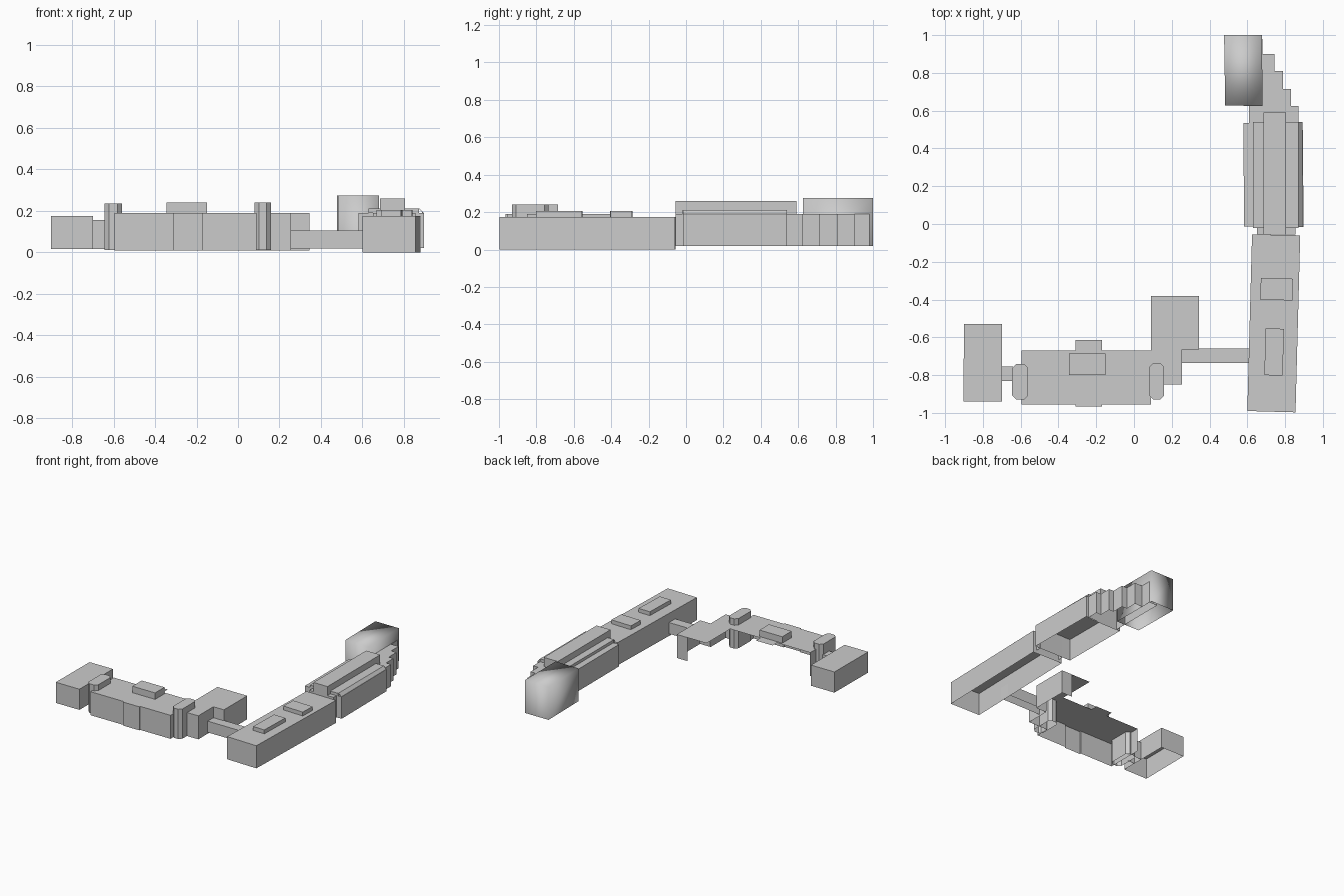
import bpy

if "Cube" in bpy.data.objects:
    bpy.data.objects.remove(bpy.data.objects["Cube"])


def mesh_object(name, verts, faces, smooth=False):
    me = bpy.data.meshes.new(name)
    me.from_pydata(verts, [], faces)
    me.update()
    ob = bpy.data.objects.new(name, me)
    bpy.context.collection.objects.link(ob)
    for p in me.polygons:
        p.use_smooth = smooth
    return ob


def shell(name, pts, z0, z1, skip=(), smooth=False):
    """Open-bottomed prism over a counter-clockwise outline; skip = omitted walls."""
    n = len(pts)
    verts = [(x, y, z0) for x, y in pts] + [(x, y, z1) for x, y in pts]
    faces = [tuple(range(n, 2 * n))]
    for i in range(n):
        if i not in skip:
            j = (i + 1) % n
            faces.append((i, j, n + j, n + i))
    return mesh_object(name, verts, faces, smooth)


def box(name, x0, x1, y0, y1, z0, z1, **kw):
    return shell(name, [(x0, y0), (x1, y0), (x1, y1), (x0, y1)], z0, z1, **kw)


def octagon_tower(name, x0, x1, y0, y1, z1, c=0.022):
    pts = [(x0 + c, y0), (x1 - c, y0), (x1, y0 + c), (x1, y1 - c),
           (x1 - c, y1), (x0 + c, y1), (x0, y1 - c), (x0, y0 + c)]
    return shell(name, pts, 0.01, z1)


# West pavilion and its link
shell("west_pavilion", [(-.903, -.94), (-.70, -.94), (-.70, -.53), (-.90, -.53)], .015, .175)
box("west_link", -.70, -.64, -.83, -.755, .015, .155)

# Front wing: one roof with the east annex, open at the back
front_outline = [
    (-.595, -.955), (-.31, -.955), (-.31, -.965), (-.17, -.965), (-.17, -.955),
    (.09, -.955), (.09, -.85), (.255, -.85), (.255, -.665), (.345, -.665),
    (.345, -.38), (.255, -.38), (.09, -.38), (.09, -.67), (-.17, -.67),
    (-.17, -.615), (-.31, -.615), (-.31, -.67), (-.595, -.67)]
shell("front_wing", front_outline, .008, .19, skip=range(11, 18))
box("front_roof_unit", -.345, -.15, -.80, -.685, .19, .24)

# Stair towers at both ends of the front wing
octagon_tower("west_tower", -.645, -.56, -.93, -.74, .235)
octagon_tower("east_tower", .08, .16, -.93, -.735, .24)

# Bridge to the long wing
box("bridge", .255, .61, -.735, -.66, .018, .105)

# Long wing, slightly turned, with roof units
shell("long_wing", [(.60, -.99), (.855, -.997), (.88, -.06), (.625, -.055)], 0, .175)
shell("long_roof_unit_a", [(.668, -.40), (.838, -.405), (.842, -.29), (.672, -.285)], .175, .205)
shell("long_roof_unit_b", [(.69, -.80), (.787, -.803), (.794, -.555), (.697, -.553)], .175, .205)

# Hall with stepped roof
box("hall_link", .65, .855, -.055, -.012, .02, .19)
shell("hall", [(.582, -.012), (.898, -.015), (.893, .54), (.58, .535)], .02, .19)
box("hall_step", .63, .872, -.02, .54, .19, .212)
mesh_object("hall_eave", [(.872, -.015, .212), (.898, -.015, .188),
                          (.893, .54, .188), (.872, .54, .212)], [(0, 1, 2, 3)])
box("hall_lantern", .685, .805, -.055, .59, .19, .26)

# Staggered wing curving away from the hall
steps = [(.872, .625), (.83, .715), (.79, .81), (.745, .90), (.68, .98)]
outline = [(.61, .53), (.872, .53)]
for i, (x, y) in enumerate(steps):
    outline.append((x, y))
    if i + 1 < len(steps):
        outline.append((steps[i + 1][0], y))
outline += [(.61, .98)]
shell("staggered_wing", outline, .02, .19)

# Smooth-shaded end block
shell("end_block", [(.483, .627), (.68, .625), (.678, 1.0), (.477, 1.0)], .02, .275, smooth=True)
